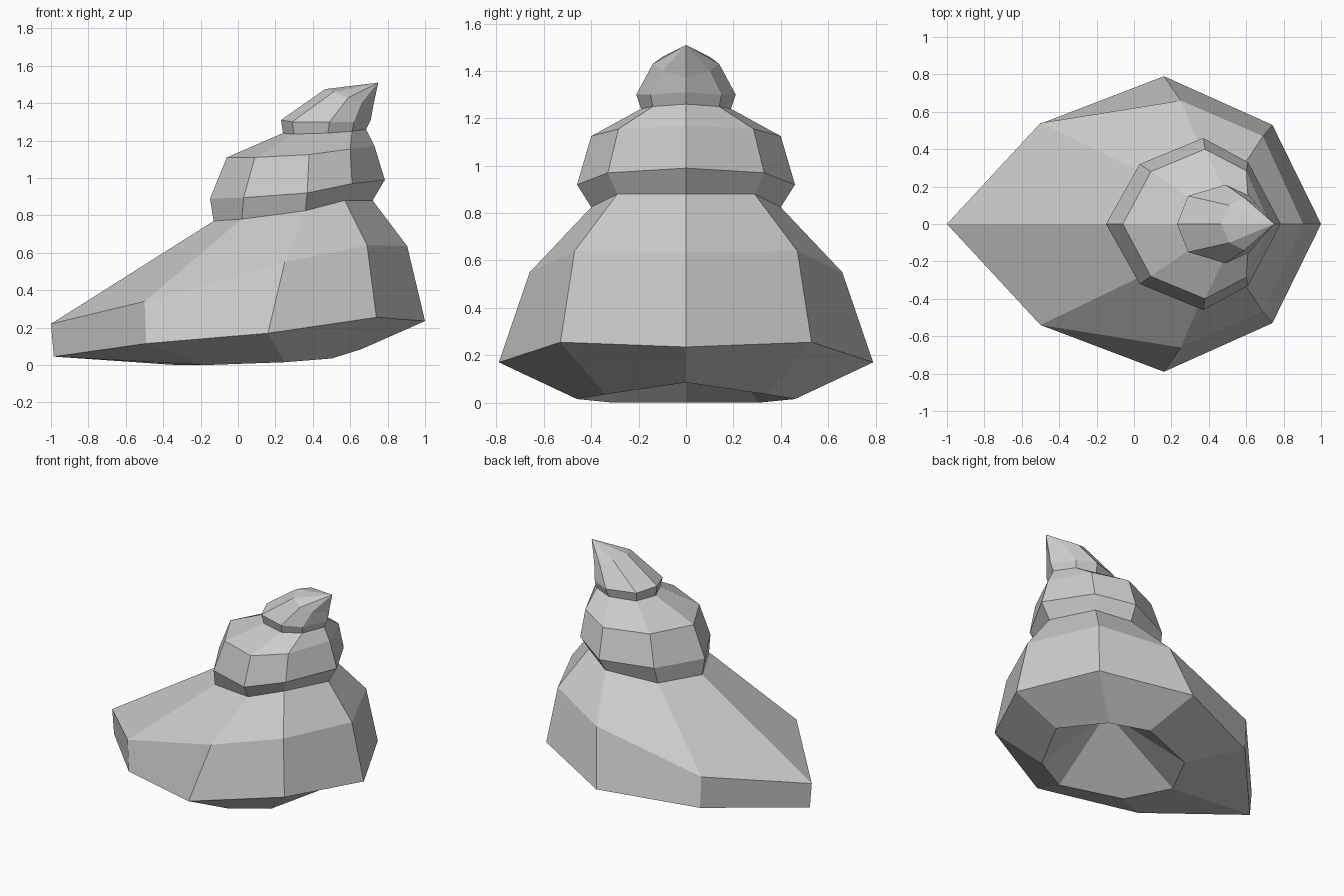
import bpy, bmesh

cube = bpy.data.objects.get("Cube")
if cube:
    bpy.data.objects.remove(cube, do_unlink=True)

# One stone-grey material
grey = bpy.data.materials.new("shell_grey")
grey.use_nodes = True
colour = (0.6, 0.6, 0.6, 1.0)
grey.diffuse_color = colour
grey.node_tree.nodes["Principled BSDF"].inputs["Base Color"].default_value = colour

# Half rings from the lip side (-x) round to the back (+x), mirrored in y
OPENING = [(-.33, 0, 0), (-.17, .31, 0), (.25, .46, .015), (.50, .34, .035), (.66, 0, .085)]
LOWER_RIM = [(-.985, 0, .045), (-.49, .54, .115), (.16, .79, .17), (.74, .53, .255), (1, 0, .235)]
SHOULDER = [(-1, 0, .22), (-.50, .54, .34), (.25, .66, .55), (.69, .47, .64), (.905, 0, .635)]
BODY_TOP = [(-.13, 0, .77), (.02, .29, .78), (.36, .40, .825), (.57, .29, .88), (.72, 0, .88)]
MID_BULGE = [(-.15, 0, .89), (.03, .32, .895), (.37, .46, .92), (.61, .33, .97), (.785, 0, .99)]
MID_SLOPE = [(-.06, 0, 1.11), (.09, .28, 1.11), (.38, .40, 1.125), (.60, .285, 1.155), (.73, 0, 1.17)]
MID_TOP = [(.24, 0, 1.24), (.30, .135, 1.235), (.48, .19, 1.24), (.61, .14, 1.25), (.685, 0, 1.26)]
CAP_BULGE = [(.23, 0, 1.31), (.29, .15, 1.30), (.49, .21, 1.30), (.62, .15, 1.30), (.71, 0, 1.31)]
CAP_SLOPE = [(.465, 0, 1.475), (.51, .10, 1.46), (.59, .14, 1.43), (.66, .10, 1.40), (.72, 0, 1.37)]
RINGS = [OPENING, LOWER_RIM, SHOULDER, BODY_TOP, MID_BULGE,
         MID_SLOPE, MID_TOP, CAP_BULGE, CAP_SLOPE]
CAVITY_APEX = (.23, 0, .36)
SPIRE_TIP = (.75, 0, 1.51)


def full_ring(half):
    """Complete an eight-sided ring from its five half points."""
    return half + [(x, -y, z) for x, y, z in half[-2:0:-1]]


def fan(bm, ring, apex):
    """Close a ring with triangles meeting at one point."""
    tip = bm.verts.new(apex)
    for i in range(len(ring)):
        bm.faces.new((ring[i], ring[(i + 1) % len(ring)], tip))


bm = bmesh.new()
rings = [[bm.verts.new(p) for p in full_ring(half)] for half in RINGS]

# Whorls
for low, high in zip(rings, rings[1:]):
    for i in range(8):
        j = (i + 1) % 8
        bm.faces.new((low[i], low[j], high[j], high[i]))

# Hollow underside and pointed spire
fan(bm, rings[0], CAVITY_APEX)
fan(bm, rings[-1], SPIRE_TIP)

bmesh.ops.recalc_face_normals(bm, faces=bm.faces)
mesh = bpy.data.meshes.new("spiral_shell")
bm.to_mesh(mesh)
bm.free()
mesh.materials.append(grey)
shell = bpy.data.objects.new("spiral_shell", mesh)
bpy.context.collection.objects.link(shell)
